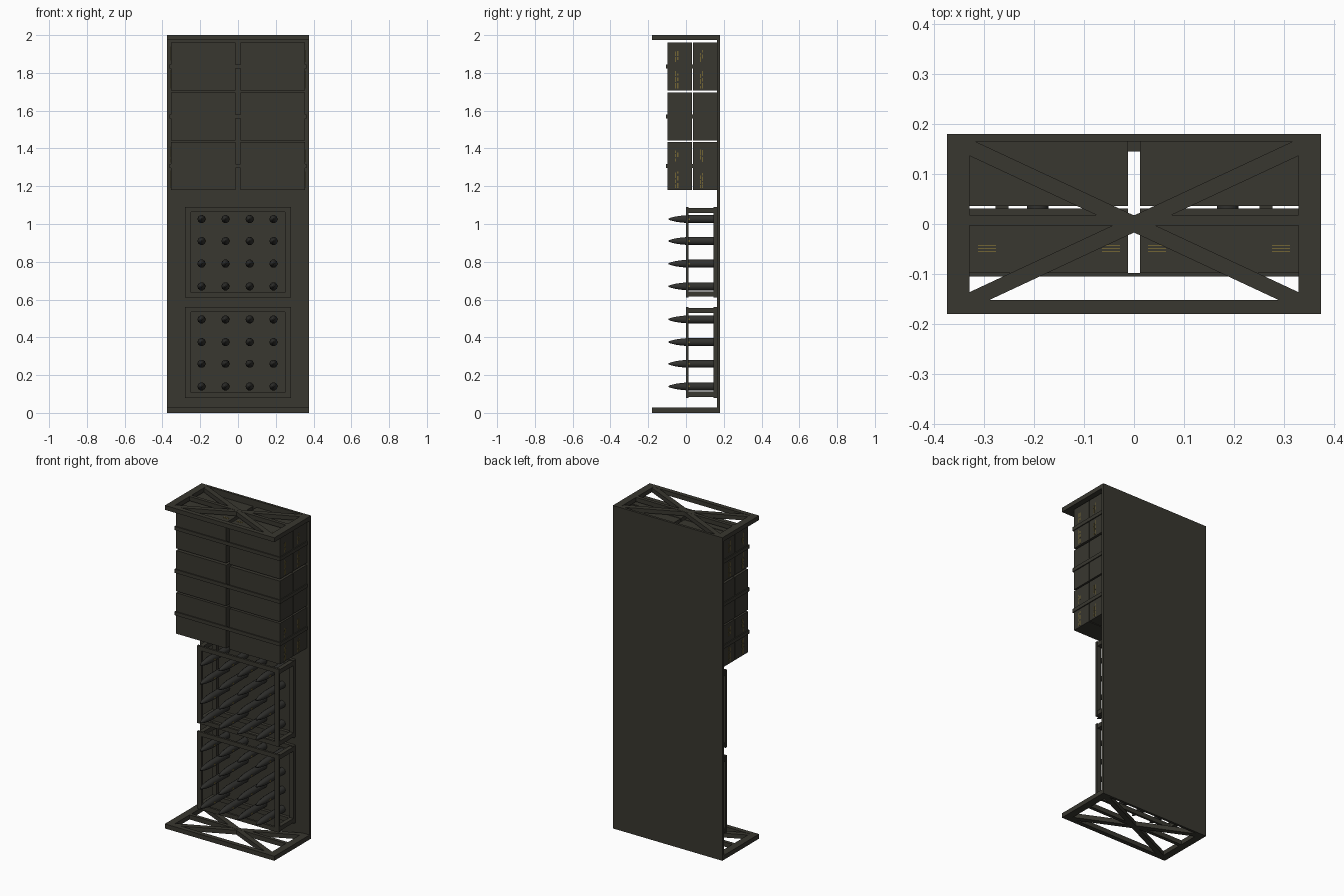
import bpy, bmesh, math, random
from mathutils import Matrix, Vector

if "Cube" in bpy.data.objects:
    bpy.data.objects.remove(bpy.data.objects["Cube"])

random.seed(4)

def material(name, rgb):
    m = bpy.data.materials.new(name)
    m.diffuse_color = (*rgb, 1)
    m.use_nodes = True
    m.node_tree.nodes["Principled BSDF"].inputs["Base Color"].default_value = m.diffuse_color
    return m

OLIVE = material("dark olive paint", (0.040, 0.038, 0.029))
STEEL = material("shell steel", (0.030, 0.030, 0.027))
YELLOW = material("faded yellow marking", (0.17, 0.13, 0.035))

def make(name, bm, mat):
    me = bpy.data.meshes.new(name)
    bmesh.ops.recalc_face_normals(bm, faces=bm.faces)
    bm.to_mesh(me)
    bm.free()
    me.materials.append(mat)
    ob = bpy.data.objects.new(name, me)
    bpy.context.collection.objects.link(ob)
    return ob

def box(bm, x0, x1, y0, y1, z0, z1, rot=0.0):
    c = Vector(((x0 + x1) / 2, (y0 + y1) / 2, (z0 + z1) / 2))
    m = Matrix.Translation(c) @ Matrix.Rotation(rot, 4, 'Z') @ Matrix.Diagonal((x1 - x0, y1 - y0, z1 - z0, 1))
    bmesh.ops.create_cube(bm, size=1, matrix=m)

def one_box(name, mat, *dims):
    bm = bmesh.new()
    box(bm, *dims)
    return make(name, bm, mat)

# back panel
one_box("back_panel", OLIVE, -0.375, 0.375, 0.165, 0.18, 0, 2)

# cross-braced floor and roof frames
def braced_frame(name, z0, z1):
    bm = bmesh.new()
    for s in (-1, 1):
        xa, xb = sorted((s * 0.33, s * 0.375))
        box(bm, xa, xb, -0.18, 0.165, z0, z1)
        box(bm, -0.38, 0.38, -0.0155, 0.0155, z0, z1 - 0.0005 * (2 + s), s * math.radians(25))
    box(bm, -0.33, 0.33, -0.18, -0.152, z0, z1)
    box(bm, -0.33, 0.33, -0.003, 0.018, z0, z1)
    make(name, bm, OLIVE)

braced_frame("floor_frame", 0, 0.028)
braced_frame("roof_frame", 1.973, 2)

# ammunition boxes: three rows, two columns, two deep, held by straps
ROWS = [(1.18, 1.433), (1.443, 1.695), (1.708, 1.96)]
DEPTHS = [(-0.098, 0.031), (0.036, 0.165)]
for r, (z0, z1) in enumerate(ROWS):
    for s in (-1, 1):
        xa, xb = sorted((s * 0.012, s * 0.356))
        for d, (y0, y1) in enumerate(DEPTHS):
            one_box(f"storage_box_{r}_{d}_{'L' if s < 0 else 'R'}", OLIVE, xa, xb, y0, y1, z0, z1)
    zs = (z0 + z1) / 2 - 0.011
    bm = bmesh.new()
    box(bm, -0.362, 0.362, -0.105, -0.098, zs, zs + 0.022)
    for s in (-1, 1):
        xa, xb = sorted((s * 0.356, s * 0.362))
        box(bm, xa, xb, -0.098, 0.165, zs, zs + 0.022)
    make(f"strap_{r}", bm, OLIVE)

# broken stencil dashes on box sides (rows 0 and 2) and on top
bm = bmesh.new()
for r in (0, 2):
    z0, z1 = ROWS[r]
    for s in (-1, 1):
        for yc in (-0.05, 0.082):
            for k in (-0.006, 0.006):
                z = z0 + 0.01
                while z < z1 - 0.045:
                    h = random.uniform(0.012, 0.03)
                    if abs(z + h / 2 - (z0 + z1) / 2) > 0.03:
                        xa, xb = sorted((s * 0.356, s * 0.357))
                        box(bm, xa, xb, yc + k - 0.003, yc + k + 0.003, z, z + h)
                    z += h + random.uniform(0.004, 0.012)
for s in (-1, 1):
    for xc in (0.046, 0.295):
        for k in range(3):
            x = s * xc
            box(bm, x - 0.018, x + 0.018, -0.056 + k * 0.006, -0.054 + k * 0.006, 1.96, 1.961)
make("stencil_marks", bm, YELLOW)

# shell racks: front and back rings joined by corner rails
def rack(name, z0, z1):
    bm = bmesh.new()
    for y0, y1 in ((0.0, 0.013), (0.145, 0.165)):
        for s in (-1, 1):
            xa, xb = sorted((s * 0.25, s * 0.28))
            box(bm, xa, xb, y0, y1, z0, z1)
        for a, b in ((z0, z0 + 0.027), (z1 - 0.027, z1)):
            box(bm, -0.25, 0.25, y0, y1, a, b)
    for s in (-1, 1):
        xa, xb = sorted((s * 0.252, s * 0.278))
        for a in (z0 + 0.005, z1 - 0.032):
            box(bm, xa, xb, 0.013, 0.145, a, a + 0.027)
    make(name, bm, OLIVE)

# shells: lathed profile (radius, y), pointing forward
PROFILE = [(0.022, 0.165), (0.022, 0.03), (0.022, 0.005), (0.019, -0.025),
           (0.0145, -0.055), (0.008, -0.08), (0.003, -0.093)]
SIDES = 10
def shell_mesh():
    bm = bmesh.new()
    rings = [[bm.verts.new((r * math.cos(2 * math.pi * i / SIDES), y, r * math.sin(2 * math.pi * i / SIDES)))
              for i in range(SIDES)] for r, y in PROFILE]
    for a, b in zip(rings, rings[1:]):
        for i in range(SIDES):
            j = (i + 1) % SIDES
            bm.faces.new((a[i], a[j], b[j], b[i])).smooth = True
    bm.faces.new(rings[0])
    bm.faces.new(rings[-1])
    # small marking patch on the sides of the shoulder
    for s in (-1, 1):
        n = len(bm.faces)
        box(bm, s * 0.0215 - 0.001, s * 0.0215 + 0.001, 0.008, 0.022, -0.004, 0.004)
        bm.faces.ensure_lookup_table()
        for f in bm.faces[n:]:
            f.material_index = 1
    ob = make("shell", bm, STEEL)
    ob.data.materials.append(YELLOW)
    return ob

first = shell_mesh()
for k, (base, zlist) in enumerate(((0.08, (0.14, 0.26, 0.375, 0.495)), (0.61, (0.67, 0.79, 0.91, 1.026)))):
    rack(f"shell_rack_{k}", base, base + 0.48)
    for z in zlist:
        for x in (-0.193, -0.066, 0.062, 0.188):
            ob = first.copy()
            ob.name = f"shell_{k}"
            ob.location = (x, 0, z)
            bpy.context.collection.objects.link(ob)
bpy.data.objects.remove(first)
